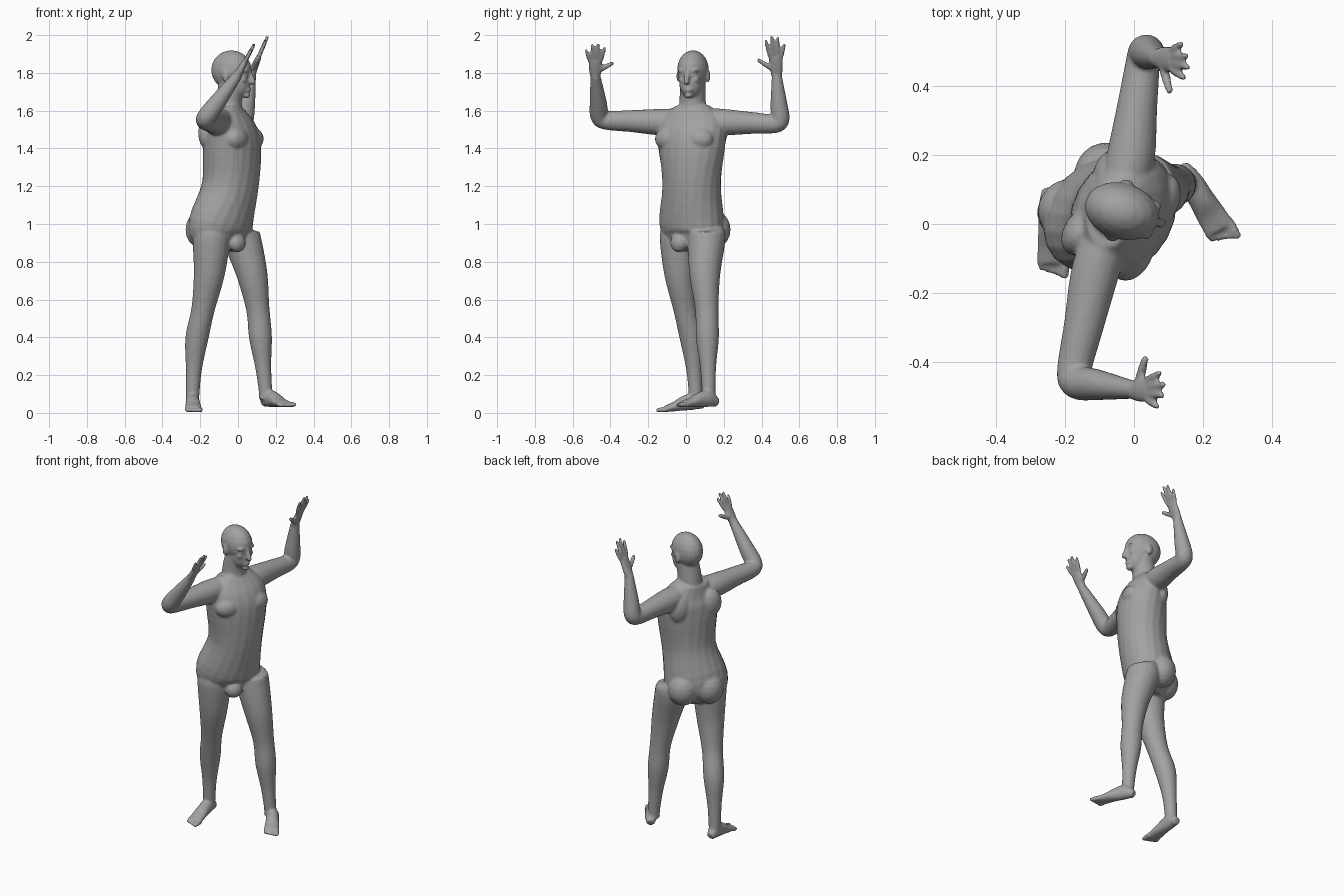
import bpy, bmesh
from math import sin, cos, pi
from mathutils import Vector, Matrix

old_cube = bpy.data.objects.get("Cube")
if old_cube:
    bpy.data.objects.remove(old_cube)

grey_skin = bpy.data.materials.new("plain_grey")
grey_skin.use_nodes = True
grey = (0.36, 0.36, 0.36, 1)
grey_skin.diffuse_color = grey
grey_skin.node_tree.nodes["Principled BSDF"].inputs["Base Color"].default_value = grey

bm = bmesh.new()
UP = Vector((0, 0, 1))
SIDES = 20
STEPS = 4


def turn_at(height):
    """The trunk twists from the hips towards the head."""
    return -pi / 4 * (2 - height)


def frame_at(x, y, height):
    """Local forward / left / up frame of a slice of the trunk."""
    return Matrix.Translation((x, y, 0)) @ Matrix.Rotation(turn_at(height), 4, "Z")


def smooth_path(keys):
    """Catmull-Rom curve through all keys."""
    curve = []
    for i in range(len(keys) - 1):
        before, start, end = keys[max(i - 1, 0)], keys[i], keys[i + 1]
        after = keys[min(i + 2, len(keys) - 1)]
        leave, arrive = (end - before) / 2, (after - start) / 2
        for step in range(STEPS):
            t = step / STEPS
            rise = t * t * (3 - 2 * t)
            curve.append(start * (1 - rise) + end * rise
                         + leave * (t * (1 - t) ** 2) - arrive * (t * t * (1 - t)))
    return curve + [keys[-1]]


def tube(path, widths, depths, side=None):
    """Elliptical loft; without a side vector the rings follow the trunk's twist."""
    curve = smooth_path([Vector((*p, w, d)) for p, w, d in zip(path, widths, depths)])
    centres = [Vector(key[:3]) for key in curve]
    rings = []
    for i, centre in enumerate(centres):
        tangent = (centres[min(i + 1, len(centres) - 1)] - centres[max(i - 1, 0)]).normalized()
        turn = turn_at(centre.z)
        across = side or Vector((-sin(turn), cos(turn), 0))
        across = (across - tangent * across.dot(tangent)).normalized()
        width, depth = across * curve[i][3], tangent.cross(across) * curve[i][4]
        angles = [2 * pi * k / SIDES for k in range(SIDES)]
        rings.append([bm.verts.new(centre + width * cos(a) + depth * sin(a)) for a in angles])
    for low, high in zip(rings, rings[1:]):
        for k in range(SIDES):
            bm.faces.new((low[k - 1], low[k], high[k], high[k - 1]))
    bm.faces.new(rings[0][::-1])
    bm.faces.new(rings[-1])


def ball(centre, size, frame=Matrix()):
    place = frame @ Matrix.Translation(centre) @ Matrix.Diagonal((*size, 1))
    bmesh.ops.create_uvsphere(bm, u_segments=SIDES, v_segments=SIDES // 2, radius=1, matrix=place)


def digit(base, tip, radius, side):
    """One finger or toe with a rounded end."""
    radii = (radius, radius, radius * 0.8)
    tube([base, base.lerp(tip, 0.5), tip], radii, radii, side)
    ball(tip, [radii[-1]] * 3)


# Trunk: height, half width and half depth from crotch to collar
trunk = [(0.86, 0.08, 0.07), (0.92, 0.16, 0.12), (1, 0.19, 0.15), (1.2, 0.16, 0.145),
         (1.4, 0.184, 0.146), (1.5, 0.19, 0.13), (1.56, 0.165, 0.1), (1.62, 0.1, 0.07)]
heights, widths, depths = zip(*trunk)
tube([Vector((-0.03 - (max(z, 1) - 1.35) ** 2 / 2, 0.03, z)) for z in heights], widths, depths)
hips, chest = frame_at(-0.085, 0.043, 1), frame_at(-0.035, 0.025, 1.4)
for s in (-1, 1):
    ball((-0.075, s * 0.075, 0.97), (0.085, 0.09, 0.1), hips)       # buttock
    ball((0.075, s * 0.085, 1.45), (0.06, 0.085, 0.065), chest)     # chest muscle
    ball((-0.085, s * 0.1, 1.48), (0.05, 0.07, 0.09), chest)        # shoulder blade
ball((0.115, 0, 0.9), (0.04, 0.05, 0.05), hips)

# Neck and head
collar = Vector((-0.05, 0.035, 1.56))
neck_radii = (0.08, 0.07, 0.068)
tube([collar, collar + UP * 0.09, Vector((-0.03, 0.035, 1.75))], neck_radii, neck_radii)
head = frame_at(-0.035, 0.037, 1.62)
ball((0, 0, 1.815), (0.11, 0.082, 0.105), head)                     # skull
ball((0.04, 0, 1.745), (0.062, 0.062, 0.08), head)                  # jaw
nose = [head @ Vector((0.1, 0, 1.81)), head @ Vector((0.12, 0, 1.75))]
tube(nose, (0.01, 0.015), (0.012, 0.014))
ball(nose[-1], [0.014] * 3)
for lip in (1.716, 1.704):
    ball((0.092, 0, lip), (0.016, 0.024, 0.007), head)
ball((0.085, 0, 1.68), (0.018, 0.022, 0.015), head)                 # chin
for s in (-1, 1):
    ball((0.09, s * 0.034, 1.812), (0.016, 0.028, 0.009), head)     # brow
    ball((0.076, s * 0.036, 1.765), (0.02, 0.022, 0.018), head)     # cheekbone
    ball((0.087, s * 0.032, 1.79), (0.011, 0.013, 0.008), head)     # eye
    ball((-0.008, s * 0.083, 1.782), (0.019, 0.009, 0.034), head)   # ear


def arm(shoulder, elbow, wrist, side):
    """Arm bent upward at the elbow."""
    path = [shoulder.lerp(collar, 0.6), shoulder, shoulder.lerp(elbow, 0.5),
            elbow.lerp(shoulder, 0.1), elbow.lerp(wrist, 0.1), elbow.lerp(wrist, 0.4), wrist]
    radii = (0.06, 0.07, 0.058, 0.05, 0.05, 0.045, 0.026)
    tube(path, radii, radii, side)


def hand(wrist, reach, across):
    """Palm, thumb and a fan of four fingers; across points to the thumb."""
    knuckles = wrist + reach * 0.48
    tube([wrist, wrist.lerp(knuckles, 0.5), knuckles], (0.03, 0.036, 0.038), (0.022, 0.019, 0.014), across)
    digit(wrist + reach * 0.15 + across * 0.02, wrist + reach * 0.38 + across * 0.09, 0.0135, across)
    for i in range(4):
        spread = across * (1.5 - i)
        length = 1 - 0.07 * (i - 1.3) ** 2
        digit(knuckles + spread * 0.02, wrist + reach * length + spread * 0.032, 0.0115, across)


right_wrist, left_wrist = Vector((0, -0.48, 1.79)), Vector((0.07, 0.48, 1.79))
arm(Vector((-0.11, -0.13, 1.54)), Vector((-0.18, -0.455, 1.55)), right_wrist, Vector((-0.8, 0, 0.55)))
arm(Vector((-0.01, 0.19, 1.54)), Vector((0.03, 0.5, 1.53)), left_wrist, Vector((1, 0, 0)))
hand(right_wrist, Vector((0.085, 0, 0.16)), Vector((0, 1, 0)))
hand(left_wrist, Vector((0.085, -0.01, 0.2)), Vector((0, -1, 0)))


def leg(hip, knee, ankle, calf_bow):
    """Thigh bows forward, calf bows backward."""
    forward = Vector((1, -1, 0)).normalized()
    path = [hip + UP * 0.05, hip, hip.lerp(knee, 0.5) + forward * 0.015, knee,
            knee.lerp(ankle, 0.35) - forward * calf_bow,
            knee.lerp(ankle, 0.7) - forward * calf_bow * 0.7, ankle, ankle - UP * 0.05]
    radii = (0.08, 0.1, 0.083, 0.062, 0.061, 0.043, 0.036, 0.036)
    tube(path, radii, radii, forward)


def foot(heel, toe, inner):
    """Wedge-shaped foot; inner is the sign of the big toe's side."""
    side = UP.cross(toe - heel).normalized()
    thickness = (0.022, 0.044, 0.04, 0.026, 0.017)
    path = [heel.lerp(toe, i / 5) + UP * h for i, h in enumerate(thickness)]
    tube(path, (0.024, 0.036, 0.038, 0.043, 0.046), thickness, side)
    for i in range(5):
        radius = 0.011 if i else 0.014
        base = heel + side * inner * 0.017 * (2 - i) + UP * radius
        step = toe - heel
        digit(base + step * 0.75, base + step * (0.95 - i / 40), radius, side)


leg(Vector((-0.14, -0.04, 0.93)), Vector((-0.185, -0.005, 0.55)), Vector((-0.24, 0.05, 0.1)), 0.02)
leg(Vector((0.02, 0.11, 0.93)), Vector((0.105, 0.11, 0.55)), Vector((0.145, 0.12, 0.12)), 0)
foot(Vector((-0.243, 0.1, 0.02)), Vector((-0.233, -0.165, 0)), 1)
foot(Vector((0.138, 0.165, 0.03)), Vector((0.277, -0.062, 0.03)), 1)

# Blend the parts into one continuous skin
mesh = bpy.data.meshes.new("body")
bmesh.ops.recalc_face_normals(bm, faces=bm.faces)
bm.to_mesh(mesh)
bm.free()
mesh.materials.append(grey_skin)
body = bpy.data.objects.new("body", mesh)
bpy.context.collection.objects.link(body)
blend = body.modifiers.new("blend", "REMESH")
blend.mode = "VOXEL"
blend.voxel_size = 0.007
blend.use_smooth_shade = True
soften = body.modifiers.new("soften", "SMOOTH")
soften.factor = 0.5
soften.iterations = 5
